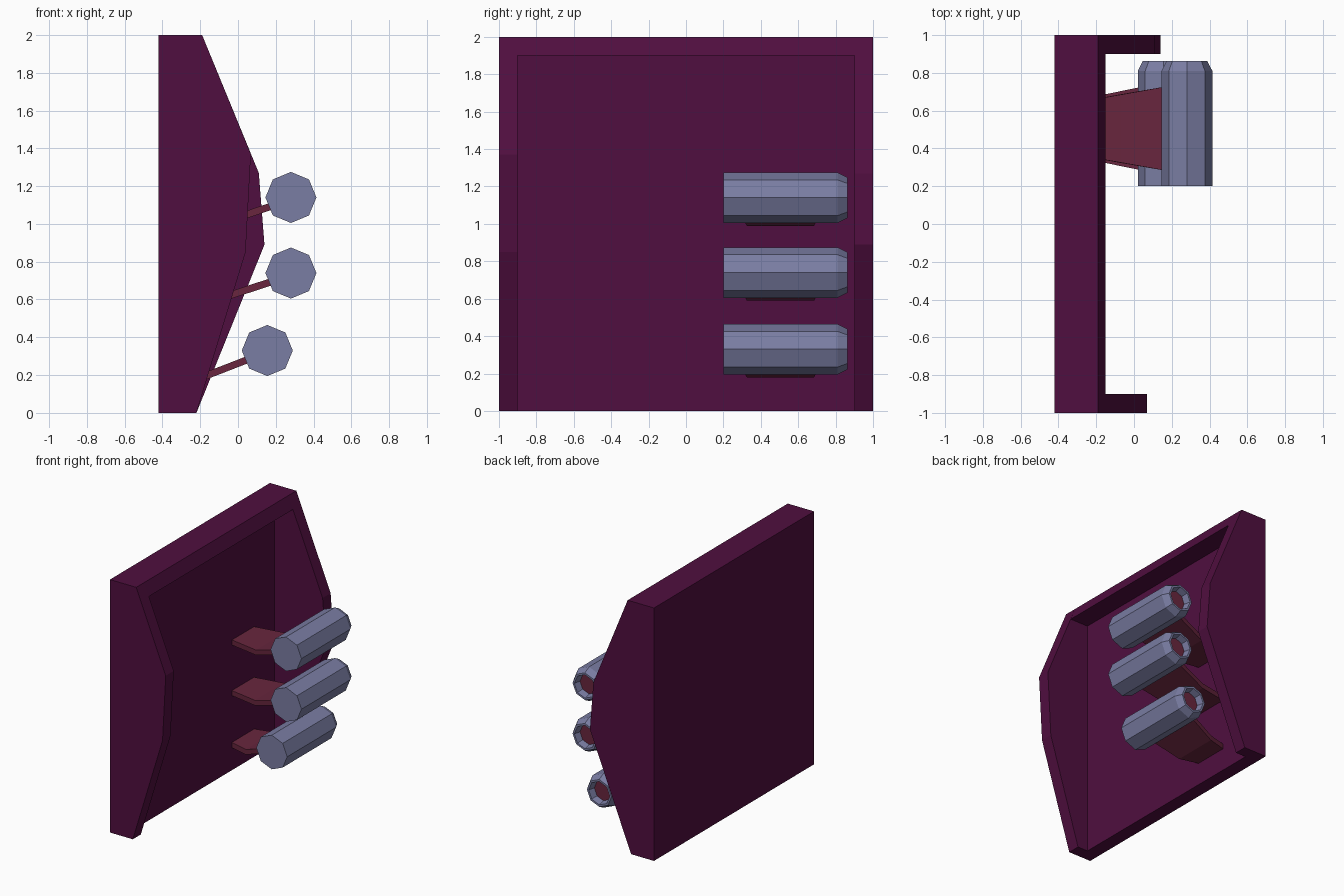
import bpy, bmesh, math

if "Cube" in bpy.data.objects:
    bpy.data.objects.remove(bpy.data.objects["Cube"])


def material(name, rgb):
    m = bpy.data.materials.new(name)
    m.diffuse_color = (*rgb, 1)
    m.use_nodes = True
    m.node_tree.nodes["Principled BSDF"].inputs["Base Color"].default_value = m.diffuse_color
    return m


PLUM = material("plum", (0.080, 0.0045, 0.050))
LAVENDER = material("dusty lavender", (0.195, 0.205, 0.366))
WINE = material("wine red", (0.138, 0.019, 0.048))


def loft(name, rings, mats, last_cap=0):
    """Skin closed rings of equal length, capping both ends."""
    bm = bmesh.new()
    loops = [[bm.verts.new(p) for p in ring] for ring in rings]
    n = len(loops[0])
    for a, b in zip(loops, loops[1:]):
        for i in range(n):
            j = (i + 1) % n
            bm.faces.new((a[i], a[j], b[j], b[i]))
    bm.faces.new(loops[0][::-1])
    bm.faces.new(loops[-1]).material_index = last_cap
    bmesh.ops.recalc_face_normals(bm, faces=bm.faces)
    me = bpy.data.meshes.new(name)
    bm.to_mesh(me)
    bm.free()
    for m in mats:
        me.materials.append(m)
    ob = bpy.data.objects.new(name, me)
    bpy.context.collection.objects.link(ob)
    return ob


def prism(name, profile, y0, y1):
    """Extrude an x/z profile along y."""
    loft(name, [[(x, y, z) for x, z in profile] for y in (y0, y1)], [PLUM])


# Cabinet shell: back, two differently bowed side walls, top rail
BACK, INNER = -0.42, -0.31
prism("back_panel", [(BACK, 0), (INNER, 0), (INNER, 2), (BACK, 2)], -0.9, 0.9)
prism("near_side_wall", [(BACK, 0), (-0.22, 0), (0.04, 0.85), (0.068, 1.37),
                         (-0.19, 2), (BACK, 2)], -1, -0.9)
prism("far_side_wall", [(BACK, 0), (-0.22, 0), (0.14, 0.89), (0.11, 1.27),
                        (-0.19, 2), (BACK, 2)], 0.9, 1)
prism("top_rail", [(INNER, 1.9), (-0.15, 1.9), (-0.19, 2), (INNER, 2)], -0.9, 0.9)


def bracket(name, cx, cz, kink, base):
    # flat arm from the back panel, then bent upward into the tube
    rings = []
    for x, z, w in ((INNER - 0.02, base, 0.135), (kink, base, 0.18),
                    (cx - 0.07, cz - 0.035, 0.23)):
        rings.append([(x, 0.505 - w, z - 0.02), (x, 0.505 + w, z - 0.02),
                      (x, 0.505 + w, z + 0.02), (x, 0.505 - w, z + 0.02)])
    loft(name, rings, [WINE])


def tube(name, cx, cz):
    # octagonal tube: closed near end, chamfered mouth with a red recess
    rings = []
    for y, r in ((0.2, 0.135), (0.81, 0.135), (0.863, 0.108), (0.863, 0.092), (0.81, 0.08)):
        rings.append([(cx + r * math.cos(k * math.pi / 4), y,
                       cz + r * math.sin(k * math.pi / 4)) for k in range(8)])
    loft(name, rings, [LAVENDER, WINE], last_cap=1)


# Three tubes on their brackets, bottom to top
for label, cx, cz, kink, base in (("lower", 0.155, 0.33, -0.16, 0.20),
                                  ("middle", 0.28, 0.74, -0.08, 0.61),
                                  ("upper", 0.28, 1.14, -0.07, 1.01)):
    bracket(label + "_bracket", cx, cz, kink, base)
    tube(label + "_tube", cx, cz)
